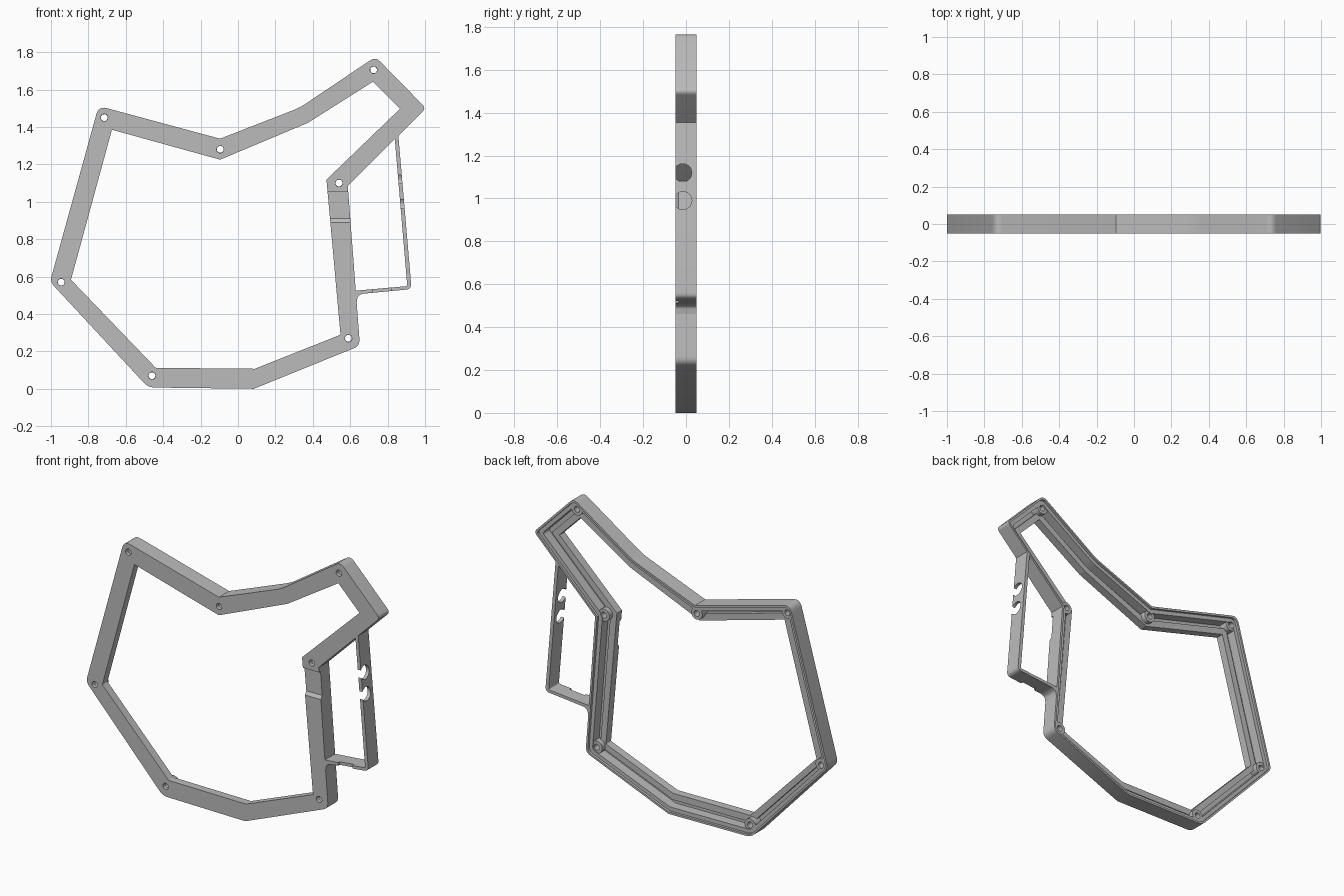
import bpy, bmesh, math
from mathutils import Vector

cube = bpy.data.objects.get("Cube")
if cube:
    bpy.data.objects.remove(cube, do_unlink=True)

grey = bpy.data.materials.new("plain grey")
grey.use_nodes = True
grey.diffuse_color = (0.5, 0.5, 0.5, 1)
grey.node_tree.nodes["Principled BSDF"].inputs["Base Color"].default_value = (0.5, 0.5, 0.5, 1)


def finish(name, bm):
    bmesh.ops.recalc_face_normals(bm, faces=bm.faces[:])
    mesh = bpy.data.meshes.new(name)
    bm.to_mesh(mesh)
    bm.free()
    mesh.materials.append(grey)
    ob = bpy.data.objects.new(name, mesh)
    bpy.context.collection.objects.link(ob)
    return ob


def loft(name, rings, closed):
    """Skin a list of equal-length rings; cap the ends or close the loop."""
    bm = bmesh.new()
    loops = [[bm.verts.new(p) for p in ring] for ring in rings]
    n = len(loops[0])
    for k in range(len(loops) if closed else len(loops) - 1):
        a, b = loops[k], loops[(k + 1) % len(loops)]
        for i in range(n):
            j = (i + 1) % n
            bm.faces.new((a[i], a[j], b[j], b[i]))
    if not closed:
        bm.faces.new(loops[0])
        bm.faces.new(loops[-1])
    return finish(name, bm)


def prism(name, pts, start, end, axis="y"):
    place = {"y": lambda p, d: (p[0], d, p[1]), "x": lambda p, d: (d, p[0], p[1])}[axis]
    return loft(name, [[place(p, d) for p in pts] for d in (start, end)], False)


def circle(u, v, r, n=32):
    return [(u + r * math.cos(math.tau * i / n), v + r * math.sin(math.tau * i / n)) for i in range(n)]


def rounded(pts, sizes, steps=6):
    """Round the polygon corners that have a size; keep the others sharp."""
    out = []
    for i, p in enumerate(pts):
        p, d = Vector(p), sizes[i]
        if not d:
            out.append(p)
            continue
        a = p + (Vector(pts[i - 1]) - p).normalized() * d
        b = p + (Vector(pts[(i + 1) % len(pts)]) - p).normalized() * d
        for s in range(steps + 1):
            t = s / steps
            out.append(a * (1 - t) ** 2 + p * (2 * t * (1 - t)) + b * t * t)
    return out


def cut(ob, cutters):
    bpy.context.view_layer.objects.active = ob
    for c in cutters:
        c.hide_render = True
        mod = ob.modifiers.new("cut", "BOOLEAN")
        mod.operation, mod.solver, mod.object = "DIFFERENCE", "EXACT", c
        bpy.ops.object.modifier_apply(modifier=mod.name)
        bpy.data.objects.remove(c, do_unlink=True)


def smooth(ob):
    bpy.ops.object.select_all(action="DESELECT")
    ob.select_set(True)
    bpy.context.view_layer.objects.active = ob
    bpy.ops.object.shade_smooth_by_angle(angle=math.radians(25))


# Frame: outer and inner outlines with matching corners
outer = [(-.745, 1.512), (-.096, 1.337), (.33, 1.503), (.735, 1.775), (1.005, 1.5),
         (.587, 1.085), (.652, .23), (.085, 0), (-.48, .007), (-1.005, .572)]
inner = [(-.674, 1.385), (-.096, 1.225), (.374, 1.422), (.722, 1.642), (.866, 1.497),
         (.473, 1.118), (.548, .289), (.09, .107), (-.44, .112), (-.893, .583)]
corner = [.045, 0, .04, .035, .025, 0, .035, 0, .035, .03]

# Cross-section: share of the way inward, and depth
section = [(0, -.05), (0, .05), (.12, .05), (.12, .035), (.35, .035), (.35, -.025),
           (.62, -.025), (.62, 0), (1, 0), (1, -.05)]
rings = []
for t, y in section:
    pts = [Vector(a).lerp(Vector(b), t) for a, b in zip(outer, inner)]
    ring = rounded(pts, [c * (1 - .9 * t) for c in corner])
    rings.append([(p[0], y, p[1]) for p in ring])
frame = loft("case_frame", rings, True)

# Screw holes, and the shallow recess on the front of the side rail
screws = [(-.715, 1.45), (-.095, 1.28), (.725, 1.705), (.54, 1.10), (.59, .27), (-.46, .07), (-.945, .57)]
cutters = [prism("hole_cutter", circle(x, z, .019, 24), -.1, .1) for x, z in screws]
recess = [(-.07, .89), (-.05, .89), (-.035, .91), (-.035, 1.055), (-.07, 1.055)]
cutters.append(prism("recess_cutter", recess, .44, .62, "x"))
cut(frame, cutters)
smooth(frame)

# Screw bosses: tubes rising from the channel
for x, z in screws:
    tube = [(.018, -.027), (.018, .03), (.038, .03), (.038, -.027)]
    boss = loft("screw_boss", [[(px, y, pz) for px, pz in circle(x, z, r, 24)] for r, y in tube], True)
    smooth(boss)

# Side bracket: thin L-shaped guard beside the rail
bracket_pts = [(.857, 1.358), (.928, .533), (.665, .508), (.640, .495), (.634, .46),
               (.624, .46), (.624, .524), (.905, .549), (.838, 1.338)]
bracket = prism("side_bracket", rounded(bracket_pts, [0, .03, .01, .012, 0, 0, 0, .01, 0]), -.05, .05)
clips = [prism("clip_cutter", circle(-.015, z, .042), .8, 1, "x") for z in (1.12, .99)]
slot = prism("slot_cutter", [(.72, .45), (.82, .45), (.82, .6), (.72, .6)], -.1, -.035)
cut(bracket, clips + [slot])
smooth(bracket)
